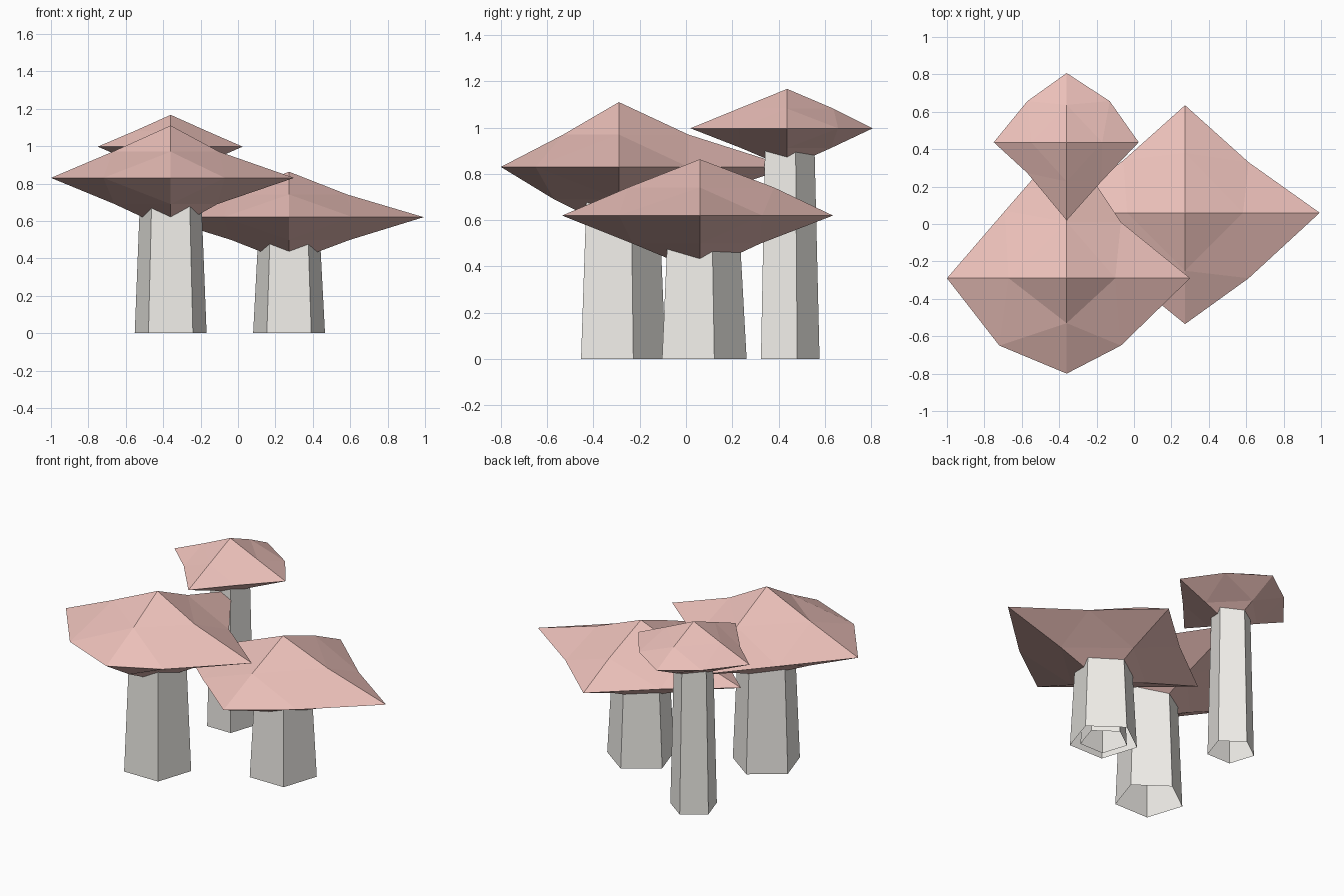
import bpy, bmesh
from math import sin, cos, pi

if "Cube" in bpy.data.objects:
    bpy.data.objects.remove(bpy.data.objects["Cube"])


def material(name, rgb):
    m = bpy.data.materials.new(name)
    m.diffuse_color = (*rgb, 1)
    m.use_nodes = True
    m.node_tree.nodes["Principled BSDF"].inputs["Base Color"].default_value = m.diffuse_color
    return m


RED = material("cap_red", (0.84, 0.53, 0.49))
CREAM = material("stem_cream", (0.87, 0.85, 0.81))


def finish(name, bm, mat):
    bmesh.ops.recalc_face_normals(bm, faces=bm.faces)
    me = bpy.data.meshes.new(name)
    bm.to_mesh(me)
    bm.free()
    me.materials.append(mat)
    ob = bpy.data.objects.new(name, me)
    bpy.context.collection.objects.link(ob)


def stem(name, x, y, radius, height, taper=0.83):
    # Tapered five-sided tube, open at the ends
    bm = bmesh.new()
    rings = []
    for r, z in ((radius, 0), (radius * taper, height)):
        angles = [pi / 2 + i * 2 * pi / 5 for i in range(5)]
        rings.append([bm.verts.new((x + r * cos(a), y + r * sin(a), z)) for a in angles])
    low, high = rings
    for i in range(5):
        j = (i + 1) % 5
        bm.faces.new((low[i], low[j], high[j], high[i]))
    # Outward normals from the winding above
    me = bpy.data.meshes.new(name)
    bm.to_mesh(me)
    bm.free()
    me.materials.append(CREAM)
    bpy.context.collection.objects.link(bpy.data.objects.new(name, me))


def cap(name, x, y, z, h, tips, diagonals, upper, lower):
    # Uneven octahedron, each face split in four; order is right, back, left, front
    bm = bmesh.new()
    axes = ((1, 0), (0, 1), (-1, 0), (0, -1))

    def ring(lengths, dz):
        return [bm.verts.new((x + ax * r, y + ay * r, z + dz))
                for (ax, ay), r in zip(axes, lengths)]

    tip = ring(tips, 0)
    diag = [bm.verts.new((x + dx, y + dy, z)) for dx, dy in diagonals]
    for lengths, side in ((upper, 1), (lower, -1)):
        pole = bm.verts.new((x, y, z + side * h))
        mid = ring(lengths, side * h / 2)
        for i in range(4):
            j = (i + 1) % 4
            bm.faces.new((pole, mid[i], mid[j]))
            bm.faces.new((mid[i], tip[i], diag[i]))
            bm.faces.new((mid[j], diag[i], tip[j]))
            bm.faces.new((mid[i], diag[i], mid[j]))
    finish(name, bm, RED)


# Large front mushroom
stem("front_stem", -0.36, -0.29, 0.202, 0.83)
cap("front_cap", -0.36, -0.29, 0.83, 0.28,
    (0.66, 0.74, 0.64, 0.51),
    ((0.29, 0.30), (-0.33, 0.36), (-0.36, -0.36), (0.29, -0.36)),
    (0.26, 0.30, 0.31, 0.24), (0.25, 0.33, 0.30, 0.28))

# Low mushroom on the right
stem("right_stem", 0.273, 0.06, 0.202, 0.62)
stem("right_stem_core", 0.273, 0.06, 0.14, 0.5)
cap("right_cap", 0.273, 0.06, 0.62, 0.243,
    (0.72, 0.575, 0.70, 0.595),
    ((0.34, 0.27), (-0.33, 0.28), (-0.35, -0.31), (0.34, -0.35)),
    (0.31, 0.32, 0.31, 0.31), (0.325, 0.26, 0.31, 0.29))

# Tall thin mushroom at the back
stem("back_stem", -0.36, 0.437, 0.14, 1.0)
cap("back_cap", -0.36, 0.437, 0.997, 0.17,
    (0.385, 0.37, 0.39, 0.418),
    ((0.23, 0.22), (-0.21, 0.22), (-0.21, -0.165), (0.185, -0.21)),
    (0.19, 0.20, 0.19, 0.21), (0.19, 0.19, 0.19, 0.20))
